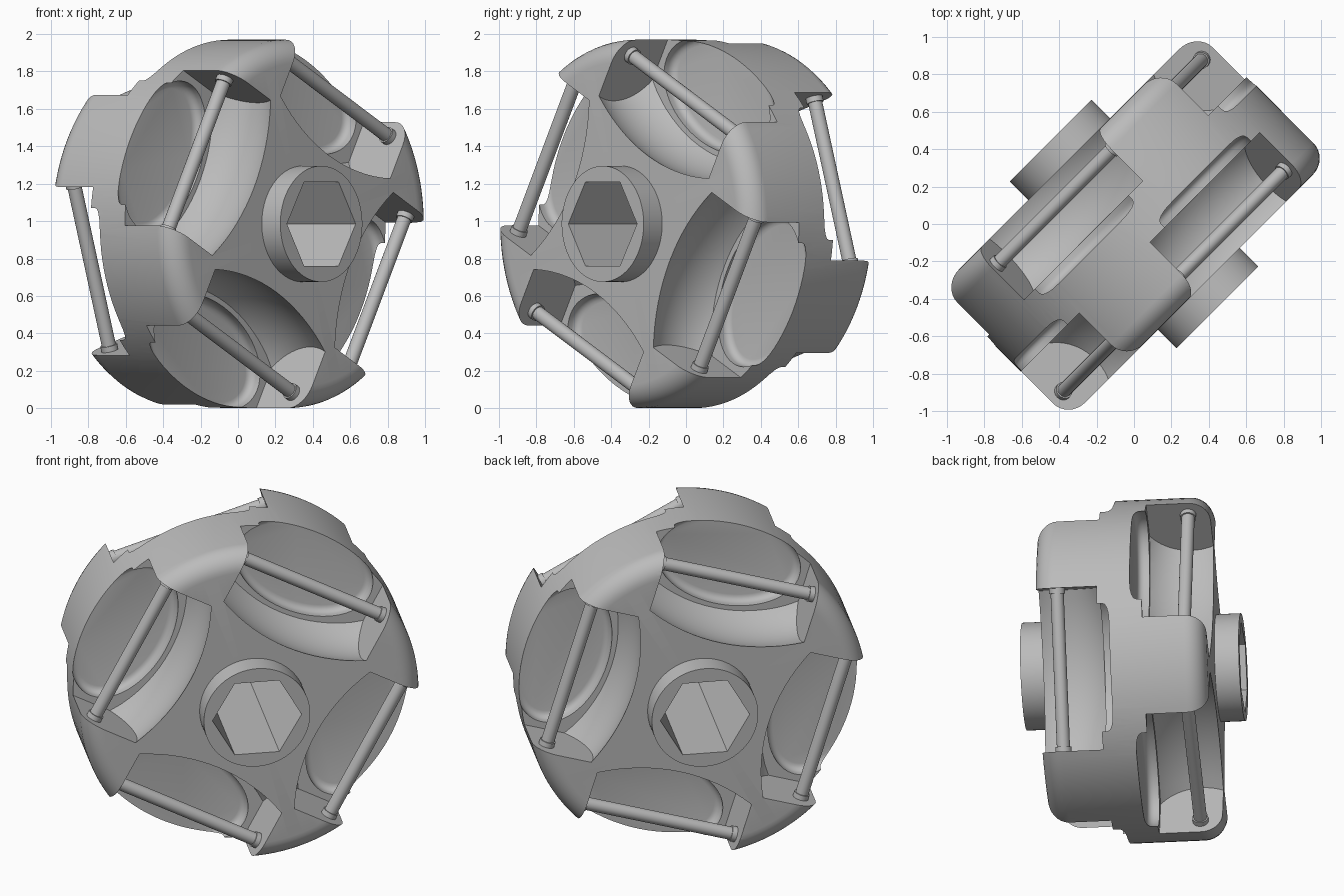
import bpy, bmesh, math
from mathutils import Matrix, Vector

if "Cube" in bpy.data.objects:
    bpy.data.objects.remove(bpy.data.objects["Cube"], do_unlink=True)

RADIUS, HALF_WIDTH, FILLET = 0.985, 0.49, 0.12
BOSS_RADIUS, BOSS_END, BORE = 0.31, 0.63, 0.26
PIN_DIST, PIN_OFFSET, POCKET_HALF = 0.775, 0.365, 0.47
END_RADIUS, MID_RADIUS = 0.28, 0.38

# Wheel frame: local z is the wheel axis, local y is up
s = math.sqrt(0.5)
WHEEL = Matrix(((s, 0, s, 0), (s, 0, -s, 0), (0, 1, 0, RADIUS), (0, 0, 0, 1)))

# Four roller stations per row; the second row is flipped and turned by 45 degrees
STATIONS = []
for k in range(4):
    STATIONS.append(Matrix.Rotation(math.radians(62 + 90 * k), 4, "Z"))
    STATIONS.append(Matrix.Rotation(math.radians(17 + 90 * k), 4, "Z")
                    @ Matrix.Rotation(math.pi, 4, "X"))

grey = bpy.data.materials.new("plain_grey")
grey.use_nodes = True
grey.diffuse_color = (0.5, 0.5, 0.5, 1)
grey.node_tree.nodes["Principled BSDF"].inputs["Base Color"].default_value = (0.5, 0.5, 0.5, 1)


def make_object(name, bm, copies=(Matrix(),)):
    """Turn a bmesh into one object holding a copy at each given placement."""
    bmesh.ops.recalc_face_normals(bm, faces=bm.faces)
    part = bpy.data.meshes.new(name + "_part")
    bm.to_mesh(part)
    bm.free()
    out = bmesh.new()
    for place in copies:
        old = len(out.verts)
        out.from_mesh(part)
        out.verts.ensure_lookup_table()
        bmesh.ops.transform(out, matrix=WHEEL @ place, verts=out.verts[old:])
    mesh = bpy.data.meshes.new(name)
    out.to_mesh(mesh)
    out.free()
    bpy.data.meshes.remove(part)
    mesh.materials.append(grey)
    obj = bpy.data.objects.new(name, mesh)
    bpy.context.collection.objects.link(obj)
    return obj


def lathe(points, axis, steps):
    """Spin a profile that starts and ends on the axis."""
    bm = bmesh.new()
    verts = [bm.verts.new(p) for p in points]
    edges = [bm.edges.new(pair) for pair in zip(verts, verts[1:])]
    bmesh.ops.spin(bm, geom=verts + edges, cent=(0, 0, 0), axis=axis,
                   angle=math.tau, steps=steps)
    bmesh.ops.remove_doubles(bm, verts=bm.verts, dist=1e-5)
    return bm


def cylinder(radius, depth, sides, place):
    bm = bmesh.new()
    bmesh.ops.create_cone(bm, cap_ends=True, segments=sides, radius1=radius,
                          radius2=radius, depth=depth, matrix=place)
    return bm


def smooth(obj, angle):
    bpy.ops.object.select_all(action="DESELECT")
    obj.select_set(True)
    bpy.context.view_layer.objects.active = obj
    bpy.ops.object.shade_smooth_by_angle(angle=math.radians(angle))


# Wheel body: rounded rim and a boss on each side
half = [(0, BOSS_END), (BOSS_RADIUS, BOSS_END), (BOSS_RADIUS, HALF_WIDTH)]
for i in range(9):
    a = math.pi / 2 * (1 - i / 8)
    half.append((RADIUS - FILLET + FILLET * math.cos(a),
                 HALF_WIDTH - FILLET + FILLET * math.sin(a)))
profile = half + [(r, -z) for r, z in reversed(half)]
body = make_object("wheel_body", lathe([(r, 0, z) for r, z in profile], (0, 0, 1), 128))

# Barrel pocket cutters, cut off flat toward the middle web
barrel = [(0, -POCKET_HALF, 0)]
for i in range(17):
    f = i / 8 - 1
    barrel.append((END_RADIUS + (MID_RADIUS - END_RADIUS) * (1 - f * f), f * POCKET_HALF, 0))
barrel.append((0, POCKET_HALF, 0))
bm = lathe(barrel, (0, 1, 0), 64)
bmesh.ops.translate(bm, vec=(PIN_DIST, 0, PIN_OFFSET), verts=bm.verts)
cut = bmesh.ops.bisect_plane(bm, geom=bm.verts[:] + bm.edges[:] + bm.faces[:],
                             plane_co=(0, 0, 0.13), plane_no=(0, 0, 1), clear_inner=True)
bmesh.ops.holes_fill(bm, edges=[e for e in bm.edges if e.is_boundary])
pockets = make_object("pocket_cutter", bm, STATIONS)

# Oval recess cutters with a rounded floor edge
place = Matrix.Translation((PIN_DIST, 0, 0.21)) @ Matrix.Diagonal((0.27, 0.43, 1, 1))
bm = cylinder(1, 0.3, 64, place)
floor_edges = [e for e in bm.edges if all(v.co.z < 0.1 for v in e.verts)]
bmesh.ops.bevel(bm, geom=floor_edges, offset=0.04, segments=4, profile=0.5, affect="EDGES")
recesses = make_object("recess_cutter", bm, STATIONS)

# Six-sided bore, with corners pointing sideways
bore_turn = Matrix.Rotation(math.pi / 6, 4, "Z")
bm = cylinder(BORE, 2, 6, Matrix())
if min(abs(v.co.y) for v in bm.verts) > 0.01:
    bmesh.ops.transform(bm, matrix=bore_turn, verts=bm.verts)
bore = make_object("bore_cutter", bm)

bpy.context.view_layer.objects.active = body
for cutter in (pockets, recesses, bore):
    cutter.hide_render = True
    mod = body.modifiers.new(cutter.name, "BOOLEAN")
    mod.operation, mod.solver, mod.object = "DIFFERENCE", "EXACT", cutter
    bpy.ops.object.modifier_apply(modifier=mod.name)
    bpy.data.objects.remove(cutter, do_unlink=True)
smooth(body, 30)

# Roller pins and the collars where they enter the body
along = Matrix.Translation((PIN_DIST, 0, PIN_OFFSET)) @ Matrix.Rotation(math.pi / 2, 4, "X")
smooth(make_object("roller_pins", cylinder(0.038, 1.0, 24, along), STATIONS), 40)
for name, side in (("pin_collars_a", 1), ("pin_collars_b", -1)):
    shift = Matrix.Translation((0, 0, side * (POCKET_HALF - 0.01)))
    smooth(make_object(name, cylinder(0.046, 0.04, 24, along @ shift), STATIONS), 40)
